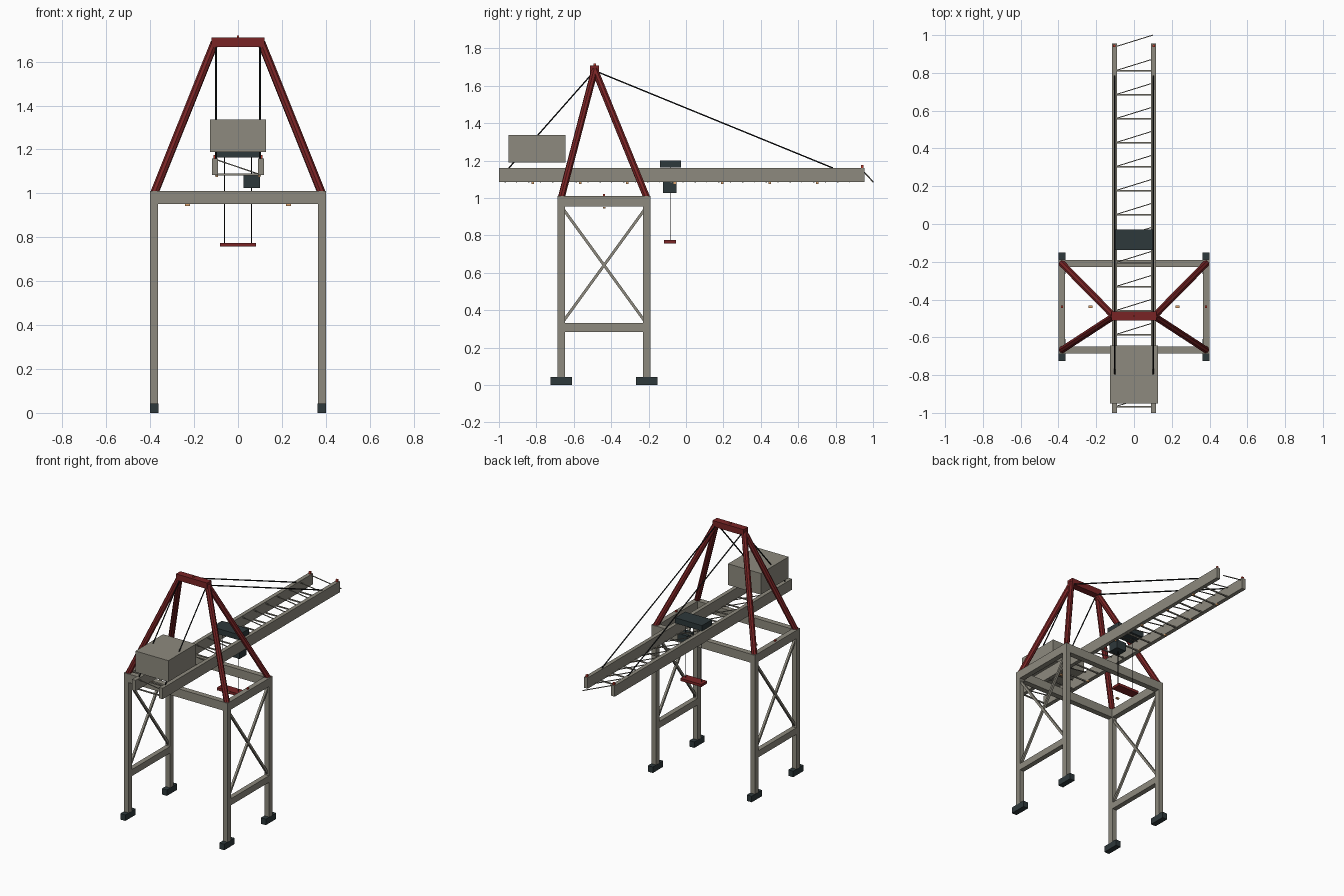
import bpy, bmesh, math
from mathutils import Vector, Matrix

if "Cube" in bpy.data.objects:
    bpy.data.objects.remove(bpy.data.objects["Cube"])


def material(name, rgb):
    m = bpy.data.materials.new(name)
    m.diffuse_color = (*rgb, 1)
    m.use_nodes = True
    m.node_tree.nodes["Principled BSDF"].inputs["Base Color"].default_value = m.diffuse_color
    return m


GREY = material("warm grey paint", (0.27, 0.255, 0.21))
RED = material("dark red paint", (0.19, 0.017, 0.018))
DARK = material("dark slate", (0.027, 0.040, 0.043))
BLACK = material("black cable", (0.008, 0.009, 0.010))
LAMP_RED = material("red lamp", (0.55, 0.05, 0.03))
LAMP_WARM = material("warm lamp", (0.75, 0.38, 0.16))


def finish(name, bm, mat):
    bmesh.ops.recalc_face_normals(bm, faces=bm.faces)
    me = bpy.data.meshes.new(name)
    bm.to_mesh(me)
    bm.free()
    me.materials.append(mat)
    ob = bpy.data.objects.new(name, me)
    bpy.context.collection.objects.link(ob)
    return ob


def boxes(name, mat, items):
    """Each item is (centre, size)."""
    bm = bmesh.new()
    for c, s in items:
        bmesh.ops.create_cube(bm, size=1, matrix=Matrix.Translation(c) @ Matrix.Diagonal((*s, 1)))
    return finish(name, bm, mat)


def rods(name, mat, items, radius, sides):
    """Each item is (start, end)."""
    bm = bmesh.new()
    for a, b in items:
        a, b = Vector(a), Vector(b)
        d = b - a
        rot = d.to_track_quat('Z', 'Y').to_matrix().to_4x4()
        spin = Matrix.Rotation(math.pi / sides, 4, 'Z')
        bmesh.ops.create_cone(bm, cap_ends=True, segments=sides, radius1=radius, radius2=radius,
                              depth=d.length, matrix=Matrix.Translation((a + b) / 2) @ rot @ spin)
    return finish(name, bm, mat)


LX, YF, YB = 0.382, -0.667, -0.209      # leg positions
YM = (YF + YB) / 2
GX = 0.104                              # girder offset
AY, AZ = -0.488, 1.685                  # apex of the tower frame
SIDES = (-1, 1)
corners = [(s * LX, y) for s in SIDES for y in (YF, YB)]

# Portal: feet, legs, top ring, lower side beams, cross bracing
boxes("wheel_bogies", DARK, [((x, y, 0.021), (0.038, 0.114, 0.042)) for x, y in corners])
boxes("portal_legs", GREY, [((x, y, 0.508), (0.036, 0.040, 1.006)) for x, y in corners])
boxes("top_cross_beams", GREY, [((0, y, 0.981), (2 * LX + 0.034, 0.038, 0.06)) for y in (YF, YB)])
boxes("top_side_beams", GREY, [((s * LX, YM, 0.982), (0.036, YB - YF + 0.04, 0.058)) for s in SIDES])
boxes("lower_side_beams", GREY, [((s * LX, YM, 0.307), (0.034, YB - YF, 0.046)) for s in SIDES])
braces = []
for s in SIDES:
    braces += [((s * LX, YF, 0.955), (s * LX, YB, 0.325)), ((s * LX, YB, 0.955), (s * LX, YF, 0.325))]
rods("side_cross_braces", GREY, braces, 0.0105, 4)

# Tower frame above the portal
rods("tower_poles", RED, [((x, y, 1.0), (math.copysign(0.107, x), AY, AZ)) for x, y in corners], 0.019, 8)
boxes("tower_head_beam", RED, [((0, AY, 1.688), (0.24, 0.048, 0.042))])

# Boom: two girders with rungs and slanted lacing
boxes("boom_girders", GREY, [((s * GX, -0.0225, 1.122), (0.027, 1.955, 0.076)) for s in SIDES])
pitch, start = 0.127, -0.967
rods("boom_rungs", GREY, [((-GX, start + i * pitch, 1.086), (GX, start + i * pitch, 1.086))
                          for i in range(15)], 0.0055, 4)
rods("boom_lacing", GREY, [((-0.1, start + i * pitch, 1.154), (0.1, start + i * pitch + 0.062, 1.086))
                           for i in range(16)], 0.0035, 4)

# Stays from the tower head to both ends of the boom
stays = []
for s in SIDES:
    stays += [((s * 0.101, AY, 1.68), (s * 0.101, 0.785, 1.16)),
              ((s * 0.101, AY, 1.68), (s * 0.101, -0.947, 1.16))]
rods("stay_cables", BLACK, stays, 0.0042, 6)

# Machinery house
boxes("machinery_house", GREY, [((0, -0.797, 1.262), (0.254, 0.305, 0.148))])

# Trolley, operator cab, hoist ropes, spreader
boxes("trolley", DARK, [((0, -0.083, 1.182), (0.208, 0.11, 0.038))])
boxes("operator_cab", DARK, [((0.063, -0.087, 1.055), (0.074, 0.074, 0.06))])
rods("hoist_ropes", BLACK, [((s * 0.061, -0.085, 0.77), (s * 0.061, -0.085, 1.17)) for s in SIDES], 0.002, 6)
boxes("spreader", RED, [((0, -0.085, 0.766), (0.162, 0.065, 0.018))])

# Warning lamps on the high points, work lamps below the boom and portal
boxes("warning_lamps", LAMP_RED,
      [((0, AY, 1.713), (0.011, 0.011, 0.012))]
      + [((s * GX, 0.943, 1.167), (0.013, 0.013, 0.016)) for s in SIDES]
      + [((s * LX, YM, 1.016), (0.011, 0.011, 0.012)) for s in SIDES])
boxes("work_lamps", LAMP_WARM,
      [((s * 0.097, -0.82 + i * 0.2535, 1.08), (0.013, 0.013, 0.01)) for s in SIDES for i in range(7)]
      + [((s * 0.23, YM, 0.947), (0.022, 0.014, 0.009)) for s in SIDES])
